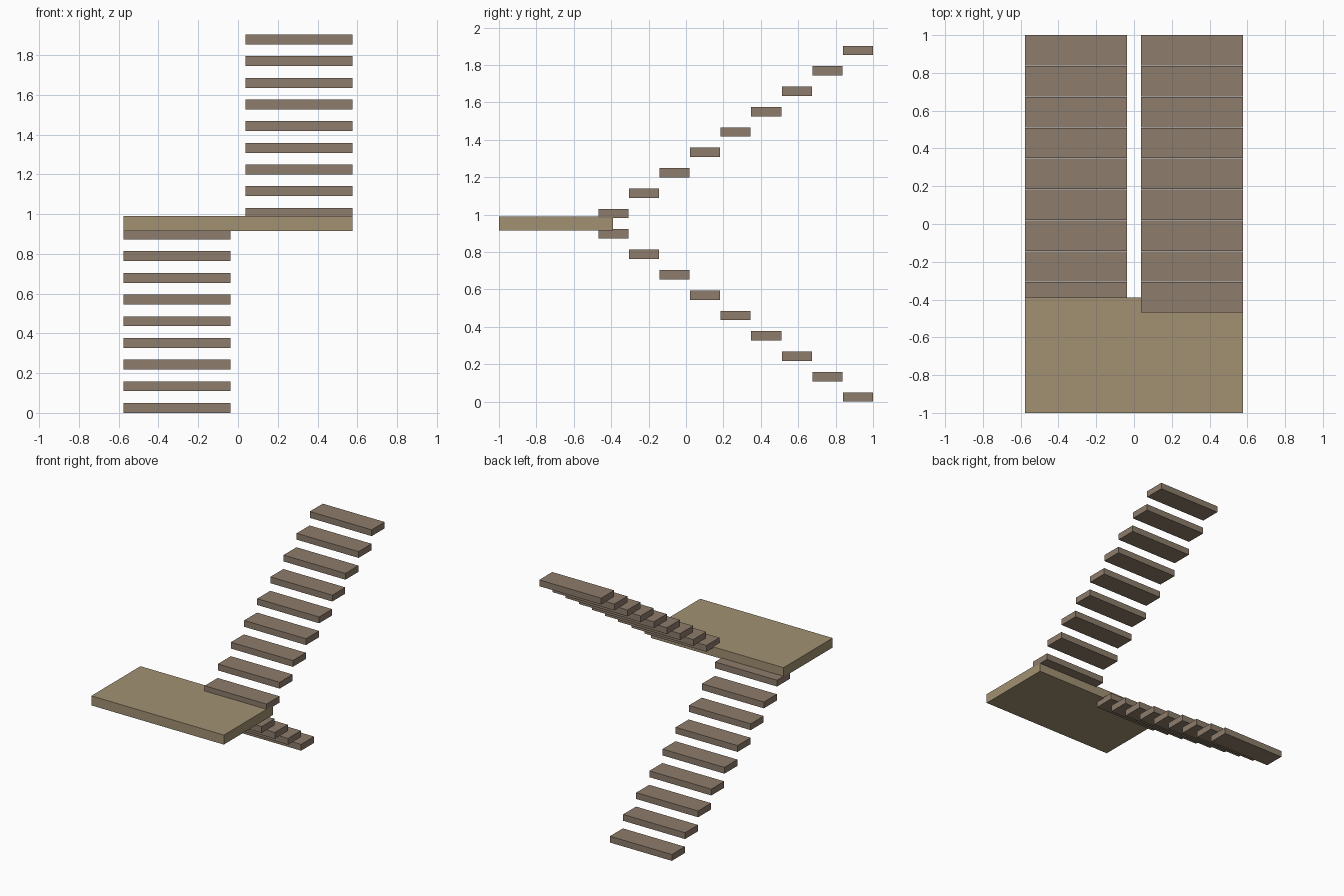
import bpy

if "Cube" in bpy.data.objects:
    bpy.data.objects.remove(bpy.data.objects["Cube"])


def material(name, color):
    m = bpy.data.materials.new(name)
    m.diffuse_color = (*color, 1)
    m.use_nodes = True
    m.node_tree.nodes["Principled BSDF"].inputs["Base Color"].default_value = m.diffuse_color
    return m


def box(name, lo, hi, mat):
    center = [(a + b) / 2 for a, b in zip(lo, hi)]
    bpy.ops.mesh.primitive_cube_add(size=1, location=center)
    ob = bpy.context.object
    ob.name = name
    ob.scale = [b - a for a, b in zip(lo, hi)]
    bpy.ops.object.transform_apply(location=False, rotation=False, scale=True)
    ob.data.materials.append(mat)


tread_mat = material("tread_wood", (0.27, 0.205, 0.15))
landing_mat = material("landing_wood", (0.36, 0.285, 0.17))

STEPS = 9
RISE, RUN = 0.109, 0.1635
DEPTH, THICK = 0.161, 0.05
INNER, OUTER = 0.038, 0.577

for i in range(STEPS):
    # lower flight climbs towards the front
    y = 1 - i * RUN
    z = i * RISE
    box(f"lower_tread_{i + 1}", (-OUTER, y - DEPTH, z), (-INNER, y, z + THICK), tread_mat)
    # upper flight turns back and climbs towards the rear
    y = 1 - (STEPS - 1 - i) * RUN
    z = (STEPS + i) * RISE
    box(f"upper_tread_{i + 1}", (INNER, y - DEPTH, z), (OUTER, y, z + THICK), tread_mat)

# half landing joining both flights
box("landing", (-OUTER, -1, 0.915), (OUTER, -0.389, 0.99), landing_mat)
